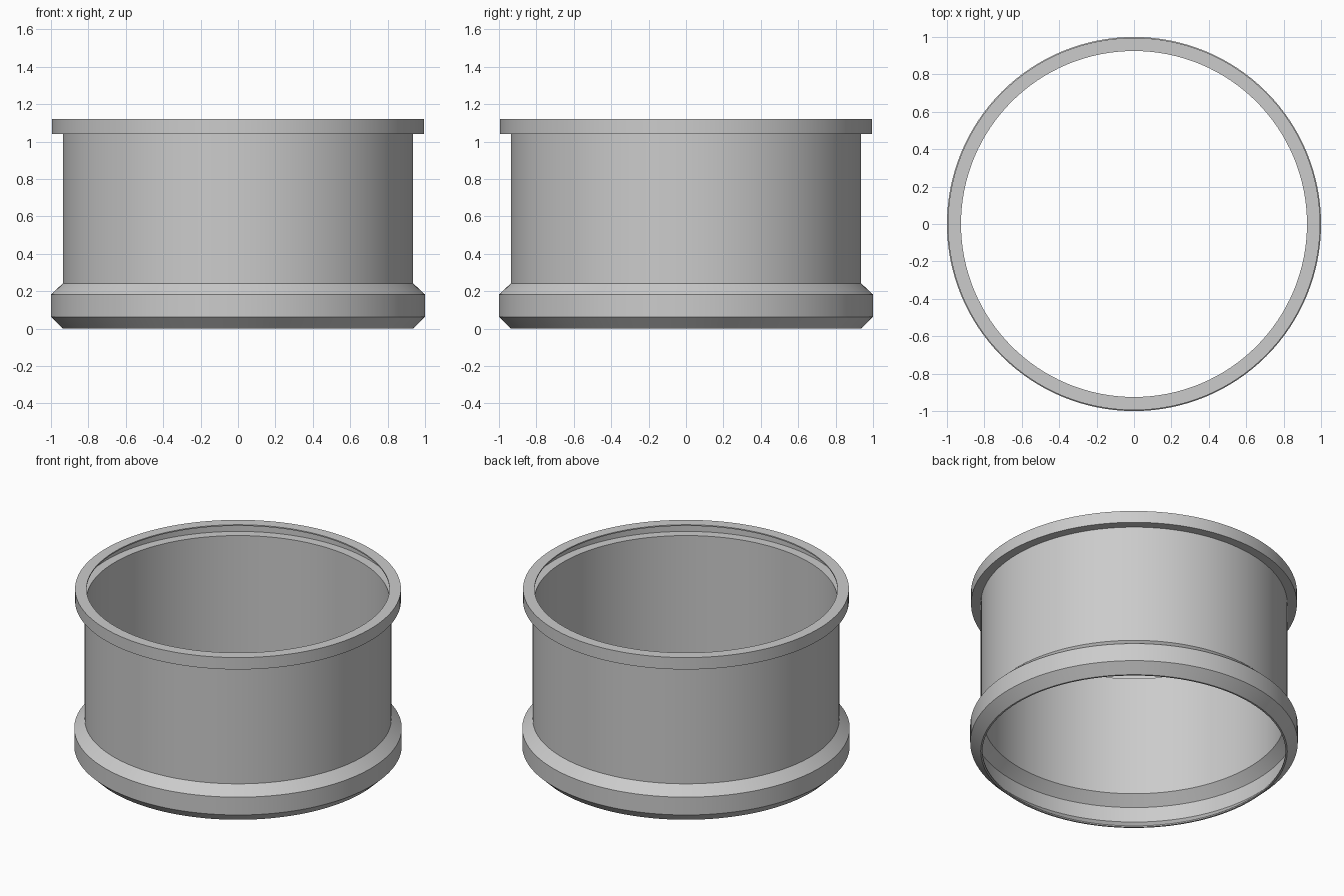
import bpy, bmesh, math

if "Cube" in bpy.data.objects:
    bpy.data.objects.remove(bpy.data.objects["Cube"])

SEGMENTS = 128

grey = bpy.data.materials.new("light grey metal")
grey.diffuse_color = (0.6, 0.6, 0.6, 1)
grey.use_nodes = True
grey.node_tree.nodes["Principled BSDF"].inputs["Base Color"].default_value = grey.diffuse_color

# Thin sheet section (radius, height): outside going up, then inside going down
OUTSIDE = [(0.936, 0.0), (1.0, 0.062), (1.0, 0.182), (0.936, 0.242),
           (0.936, 1.04), (0.995, 1.04), (0.995, 1.12), (0.925, 1.12)]
INSIDE = [(0.925, 1.112), (0.985, 1.112), (0.985, 1.047), (0.925, 1.047),
          (0.925, 0.235), (0.987, 0.173), (0.987, 0.071), (0.925, 0.008), (0.925, 0.0)]


def lathe(name, profile, material):
    """Revolve a closed profile around the z axis."""
    bm = bmesh.new()
    rings = []
    for r, z in profile:
        rings.append([bm.verts.new((r * math.cos(a), r * math.sin(a), z))
                      for a in (2 * math.pi * i / SEGMENTS for i in range(SEGMENTS))])
    for k, low in enumerate(rings):
        high = rings[(k + 1) % len(rings)]
        for i in range(SEGMENTS):
            j = (i + 1) % SEGMENTS
            bm.faces.new((low[i], low[j], high[j], high[i]))
    bmesh.ops.recalc_face_normals(bm, faces=bm.faces)
    mesh = bpy.data.meshes.new(name)
    bm.to_mesh(mesh)
    bm.free()
    mesh.materials.append(material)
    obj = bpy.data.objects.new(name, mesh)
    bpy.context.collection.objects.link(obj)
    bpy.context.view_layer.objects.active = obj
    obj.select_set(True)
    bpy.ops.object.shade_smooth_by_angle(angle=math.radians(30))
    return obj


# Open sleeve with a bulged lower bead and a hollow rolled top rim
lathe("flanged_sleeve", OUTSIDE + INSIDE, grey)
